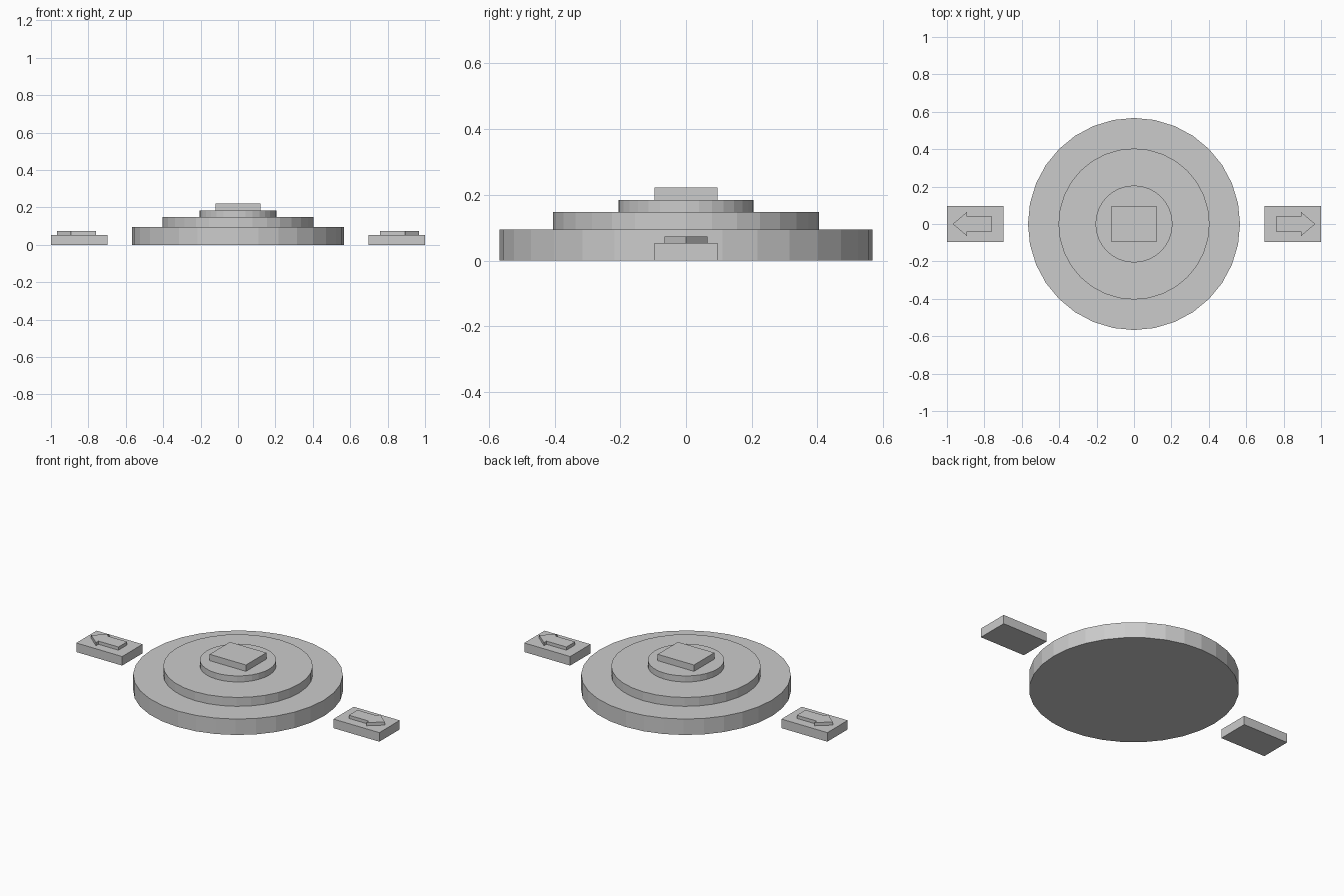
import bpy, bmesh

if "Cube" in bpy.data.objects:
    bpy.data.objects.remove(bpy.data.objects["Cube"])


def prism(name, outline, z0, z1):
    """Extrude a flat outline from z0 up to z1."""
    bm = bmesh.new()
    face = bm.faces.new([bm.verts.new((x, y, z0)) for x, y in outline])
    top = bmesh.ops.extrude_face_region(bm, geom=[face], use_keep_orig=True)
    for v in top["geom"]:
        if isinstance(v, bmesh.types.BMVert):
            v.co.z = z1
    bmesh.ops.recalc_face_normals(bm, faces=bm.faces)
    mesh = bpy.data.meshes.new(name)
    bm.to_mesh(mesh)
    bm.free()
    obj = bpy.data.objects.new(name, mesh)
    bpy.context.collection.objects.link(obj)
    return obj


def disc(name, radius, z0, z1):
    bpy.ops.mesh.primitive_cylinder_add(vertices=32, radius=radius, depth=z1 - z0,
                                        location=(0, 0, (z0 + z1) / 2))
    bpy.context.object.name = name


def rect(x0, x1, y):
    return [(x0, -y), (x1, -y), (x1, y), (x0, y)]


# Stepped round pedestal
disc("base_disc", 0.567, 0.0, 0.095)
disc("middle_disc", 0.404, 0.095, 0.148)
disc("top_disc", 0.206, 0.148, 0.184)

# Centre push button
prism("centre_button", rect(-0.12, 0.12, 0.096), 0.184, 0.222)

# Side buttons with raised arrows pointing outward
arrow = [(0.76, -0.041), (0.892, -0.041), (0.892, -0.065), (0.969, 0),
         (0.892, 0.065), (0.892, 0.041), (0.76, 0.041)]
for side, s in (("right", 1), ("left", -1)):
    pad = [(s * x, y) for x, y in rect(0.697, 1.0, 0.096)]
    prism(f"{side}_button", pad, 0.0, 0.054)
    prism(f"{side}_arrow", [(s * x, y) for x, y in arrow], 0.054, 0.073)
